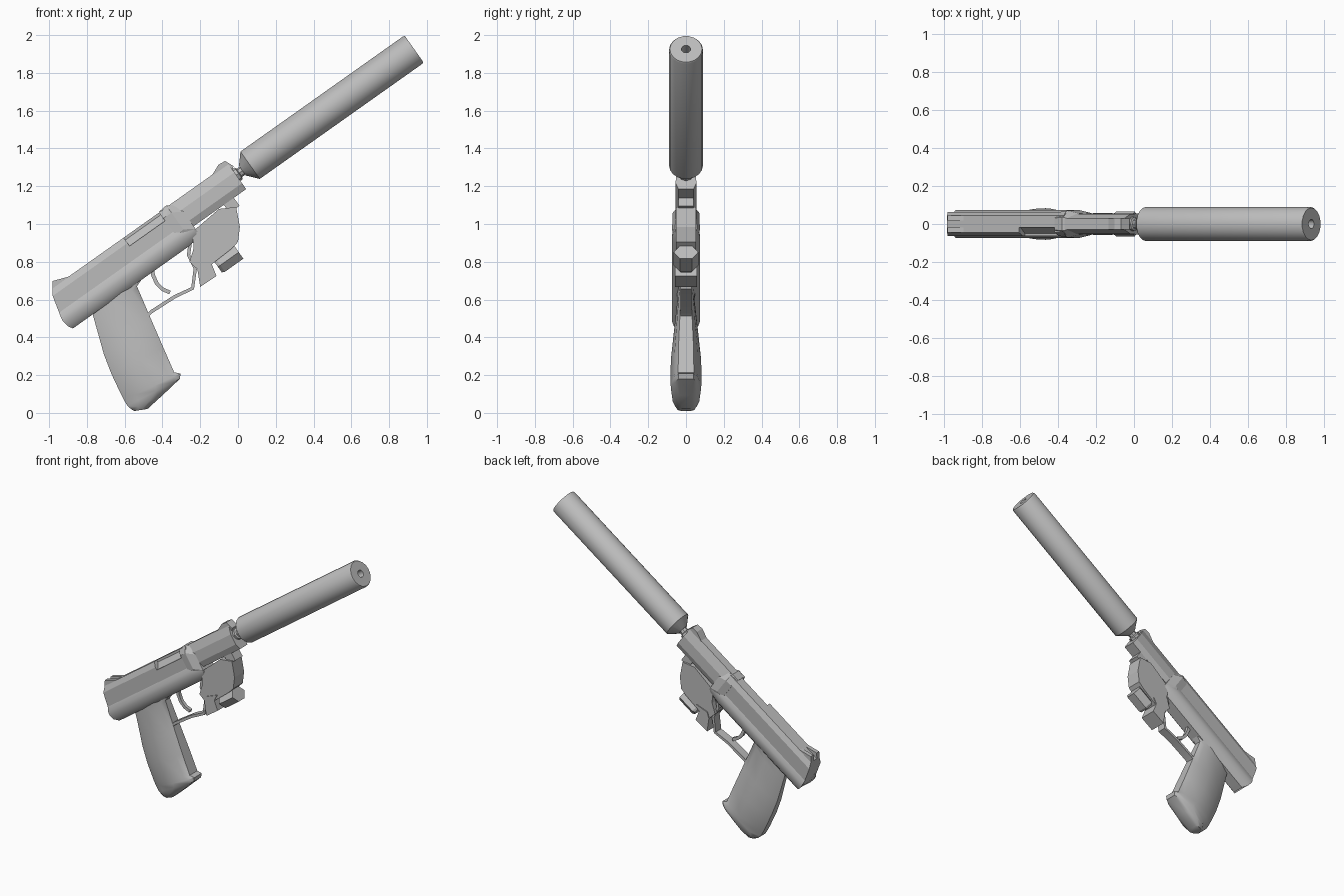
import bpy, bmesh, math
from mathutils import Matrix

cube = bpy.data.objects.get("Cube")
if cube:
    bpy.data.objects.remove(cube, do_unlink=True)

metal = bpy.data.materials.new("matte_grey")
metal.use_nodes = True
GREY = (0.5, 0.5, 0.5, 1)
metal.diffuse_color = GREY
metal.node_tree.nodes["Principled BSDF"].inputs["Base Color"].default_value = GREY

# The barrel axis is tilted upwards; parts are made along it and then turned
TILT = Matrix.Rotation(math.radians(-35.3), 4, 'Y')


def loft(name, rings, tilted=True, smooth=0):
    """Skin a list of equal-sized rings and cap both ends."""
    bm = bmesh.new()
    rows = [[bm.verts.new(p) for p in ring] for ring in rings]
    n = len(rows[0])
    for a, b in zip(rows, rows[1:]):
        for i in range(n):
            j = (i + 1) % n
            bm.faces.new((a[i], a[j], b[j], b[i]))
    bm.faces.new(rows[0][::-1])
    bm.faces.new(rows[-1])
    bmesh.ops.recalc_face_normals(bm, faces=bm.faces)
    if tilted:
        bm.transform(TILT)
    mesh = bpy.data.meshes.new(name)
    bm.to_mesh(mesh)
    bm.free()
    obj = bpy.data.objects.new(name, mesh)
    bpy.context.collection.objects.link(obj)
    mesh.materials.append(metal)
    if smooth:
        bpy.ops.object.select_all(action='DESELECT')
        obj.select_set(True)
        bpy.context.view_layer.objects.active = obj
        bpy.ops.object.shade_smooth_by_angle(angle=math.radians(smooth))
    return obj


def plate(name, outline, half, tilted=True):
    """Extrude a side outline evenly to both sides."""
    return loft(name, [[(x, y, z) for x, z in outline] for y in (-half, half)], tilted)


def box(name, u0, u1, v0, v1, half):
    return plate(name, [(u0, v0), (u1, v0), (u1, v1), (u0, v1)], half)


def turned(name, stations, axis_v, sides, smooth=0, flat=1):
    """Revolve (position, radius) stations around a line parallel to the barrel."""
    angles = [2 * math.pi * i / sides for i in range(sides)]
    return loft(name, [[(u, r * math.cos(a), axis_v + flat * r * math.sin(a))
                        for a in angles] for u, r in stations], True, smooth)


def mirrored(half):
    """Complete a half section of (y, v) points, listed from top to bottom."""
    return half + [(-y, v) for y, v in reversed(half)]


def strip(name, path, thick, half):
    """Bent flat strip following a path of (x, z) points."""
    rings = []
    for i, (x, z) in enumerate(path):
        a, b = path[max(i - 1, 0)], path[min(i + 1, len(path) - 1)]
        dx, dz = b[0] - a[0], b[1] - a[1]
        k = thick / 2 / math.hypot(dx, dz)
        ox, oz = -dz * k, dx * k
        rings.append([(x + ox, -half, z + oz), (x + ox, half, z + oz),
                      (x - ox, half, z - oz), (x - ox, -half, z - oz)])
    return loft(name, rings, False, 30)


# Rear slide, with a raked back end
slide_half = [(.045, 1.107), (.062, 1.072), (.062, .95)]
slide = mirrored(slide_half)
rake = [-.42, -.443, -.474]
rake += rake[::-1]
rear_slide = loft("rear_slide", [[(u, y, v) for u, (y, v) in zip(rake, slide)],
                                 [(.33, y, v) for y, v in slide]])

# Ejection port cut into one upper edge of the slide
port = [(-.018, 1.2), (-.018, 1.092), (-.05, 1.053), (-.12, 1.053), (-.12, 1.2)]
cutter = loft("port_cutter", [[(u, y, v) for y, v in port] for u in (.042, .272)])
cutter.hide_render = True
cutter.hide_viewport = True
cut = rear_slide.modifiers.new("port", 'BOOLEAN')
cut.operation = 'DIFFERENCE'
cut.object = cutter

# Frame: flares out below the slide and rounds under
frame = mirrored([(.06, .985), (.073, .955), (.074, .93), (.064, .895), (.04, .87)])
back = [-.465, -.473, -.476, -.47, -.455]
back += back[::-1]
loft("frame", [[(u, y, v) for u, (y, v) in zip(back, frame)],
               [(.29, y, v) for y, v in frame],
               [(.37, y * .8, v + (.92 - v) * .15) for y, v in frame]], True, 40)

# Hood around the slide at the front of the frame
hood = mirrored([(.035, 1.116), (.07, 1.07), (.074, .96), (.05, .9)])
loft("front_hood", [[(u, y * s, v - d) for y, v in hood]
                    for u, s, d in ((.275, .9, .005), (.325, 1, 0), (.38, .78, .035))])

# Narrower front slide and sights
nose = mirrored([(.028, 1.108), (.052, 1.05), (.055, .98), (.04, .942)])
loft("front_slide", [[(u, y, v) for y, v in nose] for u in (.3, .72)])
plate("front_sight", [(.6, 1.1), (.675, 1.132), (.715, 1.128), (.735, 1.08), (.7, 1.05)], .03)
for side, y in (("left", .032), ("right", -.032)):
    sight = [(-.425, 1.1), (-.397, 1.137), (-.31, 1.105)]
    loft(side + "_rear_sight", [[(u, y + o, v) for u, v in sight] for o in (-.014, .014)])

# Barrel stub and suppressor with a hexagonal bore
turned("barrel", [(.68, .038), (.735, .038), (.74, .026), (.79, .026)], 1.033, 8)
suppressor = turned("suppressor", [(.76, .032), (.81, .09), (1.866, .09), (1.874, .085),
                                   (1.874, .024), (1.8, .024)], 1.033, 18, 35)

# Grip: stacked sections of (front x, front z, back x, back z, half width)
grip = []
for fx, fz, bx, bz, w in ((-.46, .78, -.78, .56, .045), (-.535, .67, -.752, .46, .048),
                          (-.46, .495, -.71, .31, .066), (-.395, .345, -.67, .206, .08),
                          (-.338, .215, -.62, .10, .083), (-.304, .208, -.605, .07, .081),
                          (-.308, .18, -.585, .037, .078), (-.40, .093, -.563, .018, .07),
                          (-.479, .021, -.548, .01, .045)):
    half = [(0, .5), (.12, .75), (.45, 1), (.8, .8), (1, .35)]
    ring = half + [(t, -s) for t, s in reversed(half)]
    grip.append([(fx + (bx - fx) * t, w * s, fz + (bz - fz) * t) for t, s in ring])
loft("grip", grip, False, 38)

# Trigger guard and trigger
strip("trigger_guard", [(-.48, .515), (-.46, .535), (-.335, .615), (-.24, .66),
                        (-.226, .765), (-.262, .835), (-.25, .92)], .018, .03)
strip("trigger", [(-.455, .78), (-.45, .73), (-.43, .685), (-.40, .655), (-.36, .637)], .02, .012)

# Light module under the front slide
plate("light_module", [(-.24, .96), (-.1, 1.08), (-.01, 1.09), (.01, .985), (0, .905),
                       (-.035, .868), (-.135, .79), (-.2, .745), (-.215, .76),
                       (-.257, .8), (-.235, .87)], .052, False)
plate("module_foot", [(-.2, .8), (-.12, .83), (-.14, .79), (-.114, .725),
                      (-.2, .667), (-.215, .76)], .058, False)
turned("module_lamp", [(.36, .055), (.375, .065), (.495, .065)], .692, 6, 0, .75)
box("rail_block", .575, .64, .89, .95, .04)
